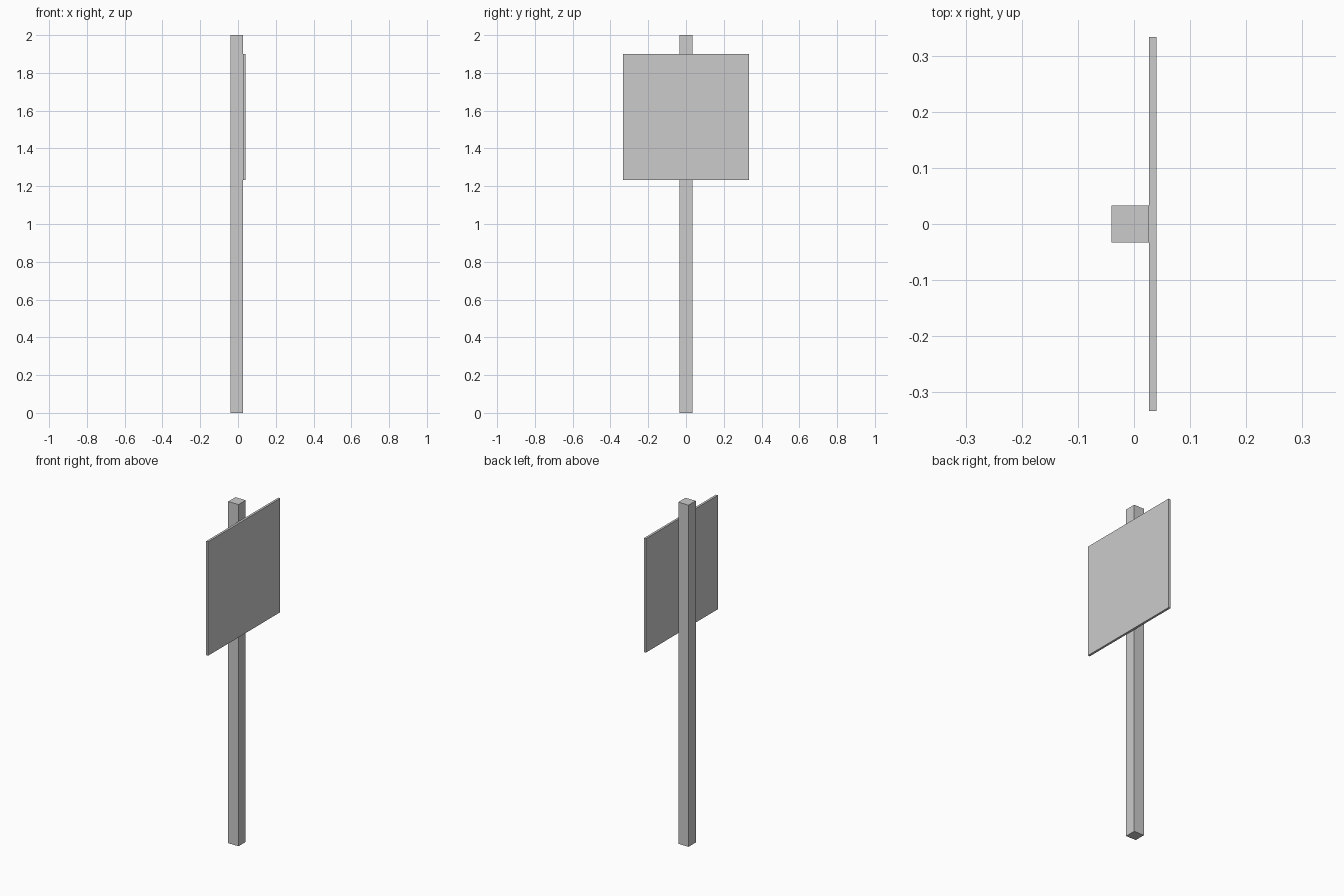
import bpy

if "Cube" in bpy.data.objects:
    bpy.data.objects.remove(bpy.data.objects["Cube"])


def box(name, lo, hi):
    """Add a box spanning the corners lo and hi."""
    centre = [(a + b) / 2 for a, b in zip(lo, hi)]
    bpy.ops.mesh.primitive_cube_add(size=1, location=centre)
    obj = bpy.context.object
    obj.name = name
    obj.scale = [b - a for a, b in zip(lo, hi)]
    bpy.ops.object.transform_apply(location=False, rotation=False, scale=True)
    return obj


# Square post
box("post", (-0.04, -0.0333, 0), (0.0267, 0.0333, 2))

# Thin square board fixed to the +x face of the post
box("sign_board", (0.0267, -0.3333, 1.2333), (0.04, 0.3333, 1.9))
